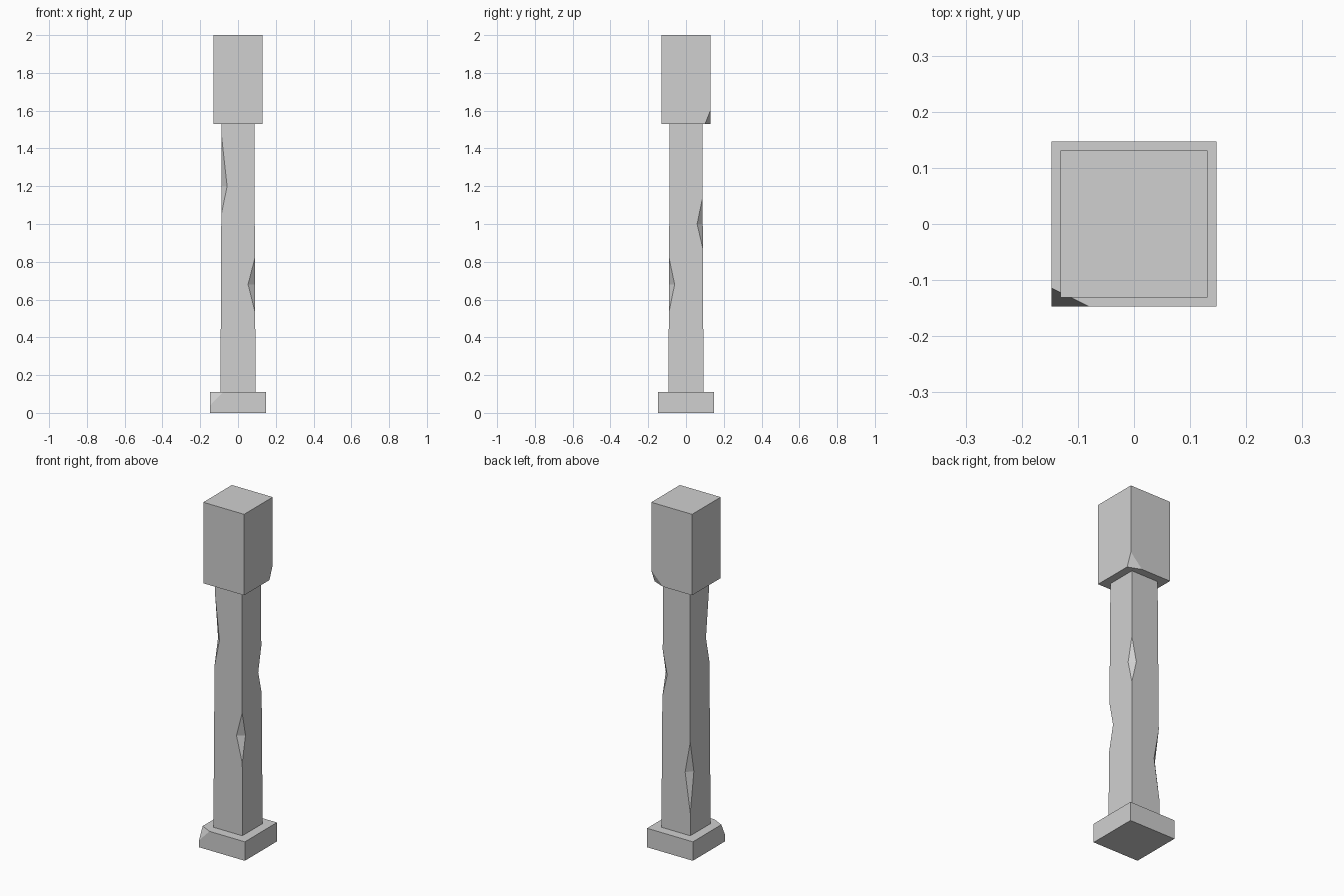
import bpy
import bmesh
from mathutils import Vector

cube = bpy.data.objects.get("Cube")
if cube:
    bpy.data.objects.remove(cube, do_unlink=True)

stone = bpy.data.materials.new("pale_grey_stone")
stone.use_nodes = True
grey = (0.63, 0.63, 0.63, 1)
stone.diffuse_color = grey
stone.node_tree.nodes["Principled BSDF"].inputs["Base Color"].default_value = grey


def finish(bm, name):
    bmesh.ops.recalc_face_normals(bm, faces=bm.faces[:])
    mesh = bpy.data.meshes.new(name)
    bm.to_mesh(mesh)
    bm.free()
    mesh.materials.append(stone)
    obj = bpy.data.objects.new(name, mesh)
    bpy.context.collection.objects.link(obj)


def chipped_block(name, half, z0, z1, corner, cuts):
    """Square block with one corner sliced off; cuts are distances along x, y, z."""
    bm = bmesh.new()
    bmesh.ops.create_cube(bm, size=1)
    for v in bm.verts:
        v.co = (v.co.x * 2 * half, v.co.y * 2 * half, (z0 + z1) / 2 + v.co.z * (z1 - z0))
    sx, sy, sz = corner
    tip = Vector((sx * half, sy * half, z1 if sz > 0 else z0))
    normal = Vector([s / c for s, c in zip(corner, cuts)])
    point = tip - Vector((sx * cuts[0], 0, 0))
    bmesh.ops.bisect_plane(bm, geom=bm.verts[:] + bm.edges[:] + bm.faces[:],
                           plane_co=point, plane_no=normal, clear_outer=True)
    bmesh.ops.holes_fill(bm, edges=[e for e in bm.edges if e.is_boundary])
    finish(bm, name)


def chipped_shaft(name, z0, z1, half0, half1, chips):
    """Tapered square shaft with a diamond-shaped chip on each vertical edge."""
    bm = bmesh.new()

    def vert(sx, sy, z, cut_x=0, cut_y=0):
        h = half0 + (half1 - half0) * (z - z0) / (z1 - z0)
        return bm.verts.new((sx * (h - cut_x), sy * (h - cut_y), z))

    edges = []
    for sx, sy, low, mid, high, cut_x, cut_y in chips:
        bottom, lower = vert(sx, sy, z0), vert(sx, sy, low)
        on_y_face, on_x_face = vert(sx, sy, mid, cut_x, 0), vert(sx, sy, mid, 0, cut_y)
        upper, top = vert(sx, sy, high), vert(sx, sy, z1)
        # The two triangles of the chip
        bm.faces.new((lower, on_y_face, on_x_face))
        bm.faces.new((upper, on_x_face, on_y_face))
        edges.append({"y": (bottom, lower, on_y_face, upper, top),
                      "x": (bottom, lower, on_x_face, upper, top)})
    # Side walls, alternately facing along y and x
    for i, axis in enumerate("yxyx"):
        a, b = edges[i][axis], edges[(i + 1) % 4][axis]
        bm.faces.new(a + b[::-1])
    bm.faces.new([e["x"][0] for e in edges])
    bm.faces.new([e["x"][-1] for e in edges])
    bmesh.ops.triangulate(bm, faces=[f for f in bm.faces if len(f.verts) > 4])
    finish(bm, name)


# Foot slab, chipped at its front corner
chipped_block("base_slab", 0.147, 0, 0.11, (-1, -1, 1), (0.067, 0.033, 0.07))

# Shaft: corner signs, chip low / middle / high, cut along x and y
chipped_shaft("shaft", 0.1, 1.54, 0.093, 0.086, [
    (-1, -1, 1.05, 1.2, 1.46, 0.03, 0.03),
    (1, -1, 0.53, 0.68, 0.82, 0.037, 0.03),
    (1, 1, 0.87, 1.0, 1.14, 0.03, 0.03),
    (-1, 1, 0.24, 0.47, 0.65, 0.033, 0.033),
])

# Head block, chipped under its back corner
chipped_block("head_block", 0.131, 1.53, 2, (1, 1, -1), (0.075, 0.03, 0.075))
